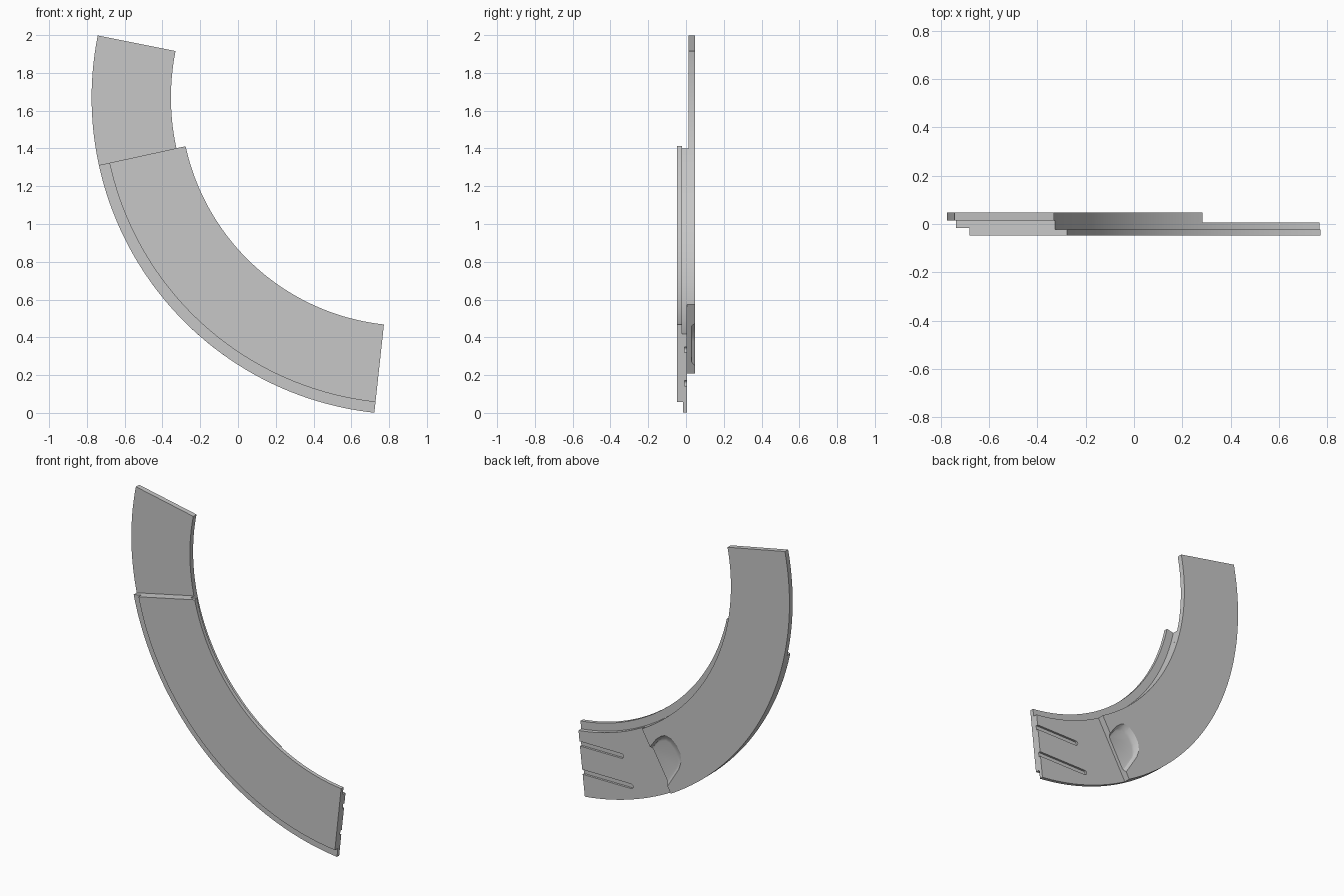
import bpy
import bmesh
from math import radians, sin, cos

cube = bpy.data.objects.get("Cube")
if cube:
    bpy.data.objects.remove(cube, do_unlink=True)

CX, CZ = 0.903, 1.669          # shared centre of every arc
R_IN, R_OUT = 1.258, 1.678     # band edges
START, STEP, BACK_END, END = -11.3, 12.3, 60.5, 83.8   # angles along the band

grey = bpy.data.materials.new("light grey")
grey.use_nodes = True
colour = (0.57, 0.57, 0.57, 1)
grey.diffuse_color = colour
grey.node_tree.nodes["Principled BSDF"].inputs["Base Color"].default_value = colour


def polar(r, angle, y):
    a = radians(angle)
    return (CX - r * cos(a), y, CZ - r * sin(a))


def loft(name, rings):
    """Skin a row of equal closed outlines and cap both ends."""
    bm = bmesh.new()
    rows = [[bm.verts.new(p) for p in ring] for ring in rings]
    n = len(rows[0])
    for a, b in zip(rows, rows[1:]):
        for i in range(n):
            j = (i + 1) % n
            bm.faces.new((a[i], a[j], b[j], b[i]))
    bm.faces.new(rows[0])
    bm.faces.new(rows[-1])
    bmesh.ops.recalc_face_normals(bm, faces=bm.faces)
    mesh = bpy.data.meshes.new(name)
    bm.to_mesh(mesh)
    bm.free()
    mesh.materials.append(grey)
    obj = bpy.data.objects.new(name, mesh)
    bpy.context.collection.objects.link(obj)
    return obj


def sweep(name, profile, a0, a1):
    """Carry a (radius, y) profile round the arc."""
    steps = int((a1 - a0) / 1.2)
    angles = [a0 + (a1 - a0) * i / steps for i in range(steps + 1)]
    return loft(name, [[polar(r, a, y) for r, y in profile] for a in angles])


def slab(y0, y1):
    return [(R_IN, y0), (R_OUT, y0), (R_OUT, y1), (R_IN, y1)]


def cut(obj, cutter):
    cutter.hide_render = True
    mod = obj.modifiers.new("cut", "BOOLEAN")
    mod.operation = "DIFFERENCE"
    mod.solver = "EXACT"
    mod.object = cutter
    bpy.context.view_layer.objects.active = obj
    bpy.ops.object.modifier_apply(modifier=mod.name)
    bpy.data.objects.remove(cutter, do_unlink=True)


# Front cover with outer step and overhanging inner lip
front = sweep("front_cover", [
    (1.208, -0.047), (1.621, -0.047), (1.621, -0.017), (R_OUT, -0.017),
    (R_OUT, 0.006), (R_IN, 0.006), (R_IN, -0.022), (1.208, -0.022)], STEP, END)

# Thin joining layer and back plate
spacer = sweep("joining_layer", slab(0.006, 0.014), STEP, BACK_END)
back = sweep("back_plate", slab(0.014, 0.047), START, BACK_END)

# Two round-ended slots in the rear of the cover
for x, z in ((0.46, 0.335), (0.39, 0.157)):
    arc = [radians(90 + 22.5 * i) for i in range(9)]
    outline = [(x + 0.015 * cos(a), z + 0.015 * sin(a)) for a in arc]
    outline += [(0.9, z - 0.015), (0.9, z + 0.015)]
    cut(front, loft("slot_cutter", [[(px, y, pz) for px, pz in outline]
                                    for y in (-0.008, 0.03)]))

# Finger pocket with sloping walls, open at the end of the back plate
rim = [(1.39, 63), (1.375, 60.5), (1.345, 57.5), (1.34, 55.5), (1.35, 54),
       (1.38, 53), (1.43, 52.6), (1.48, 52.8), (1.525, 53.7), (1.56, 55.4),
       (1.63, 60.5), (1.66, 63)]
rings = []
for y, size in ((0.028, 0.8), (0.031, 0.88), (0.047, 1.0), (0.06, 1.06)):
    rings.append([polar(1.49 + (r - 1.49) * size, 62 + (a - 62) * size, y)
                  for r, a in rim])
cut(back, loft("pocket_cutter", rings))

for obj in (front, spacer, back):
    bpy.ops.object.select_all(action="DESELECT")
    obj.select_set(True)
    bpy.context.view_layer.objects.active = obj
    bpy.ops.object.shade_smooth_by_angle(angle=radians(25))
